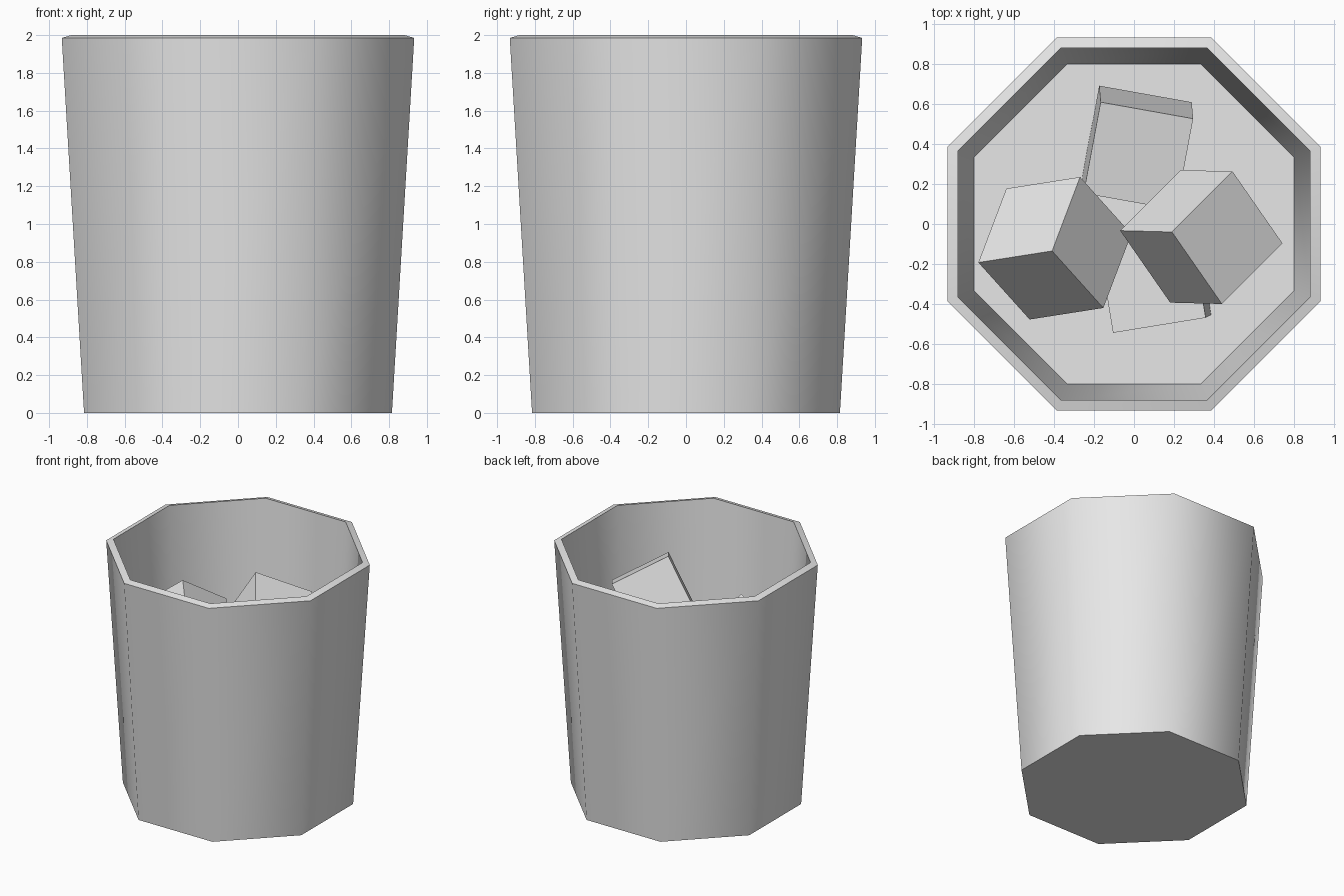
import bpy, bmesh, math
from mathutils import Vector, Matrix

default = bpy.data.objects.get("Cube")
if default:
    bpy.data.objects.remove(default, do_unlink=True)

grey = bpy.data.materials.new("plain grey")
grey.use_nodes = True
GREY = (0.8, 0.8, 0.8, 1.0)
grey.diffuse_color = GREY
grey.node_tree.nodes["Principled BSDF"].inputs["Base Color"].default_value = GREY


def finish(bm, name, smooth_angle=None):
    bmesh.ops.recalc_face_normals(bm, faces=bm.faces)
    mesh = bpy.data.meshes.new(name)
    bm.to_mesh(mesh)
    bm.free()
    mesh.materials.append(grey)
    obj = bpy.data.objects.new(name, mesh)
    bpy.context.collection.objects.link(obj)
    if smooth_angle:
        bpy.ops.object.select_all(action='DESELECT')
        obj.select_set(True)
        bpy.context.view_layer.objects.active = obj
        bpy.ops.object.shade_smooth_by_angle(angle=math.radians(smooth_angle))
    return obj


def octagon(bm, apothem, z):
    r = apothem / math.cos(math.pi / 8)
    return [bm.verts.new((r * math.cos((k + 0.5) * math.pi / 4),
                          r * math.sin((k + 0.5) * math.pi / 4), z)) for k in range(8)]


# Tapered eight-sided cup: base, outer wall, sloped rim, inner wall, inner surface
bm = bmesh.new()
profile = [(0.815, 0), (0.933, 1.985), (0.882, 2.0), (0.802, 0.68)]
rings = [octagon(bm, a, z) for a, z in profile]
for low, high in zip(rings, rings[1:]):
    for k in range(8):
        n = (k + 1) % 8
        bm.faces.new((low[k], low[n], high[n], high[k]))
bm.faces.new(rings[0])
bm.faces.new(rings[-1])
finish(bm, "cup", 50)


# Ice cubes, each set by its top corner and the directions of two edges
def ice_cube(name, corner, edge_a, edge_b, side=0.471):
    a = Vector(edge_a).normalized()
    b = Vector(edge_b)
    b = (b - a * b.dot(a)).normalized()
    c = a.cross(b)
    if c.z > 0:
        c.negate()
    centre = Vector(corner) + (a + b + c) * side / 2
    axes = Matrix((a, b, c)).transposed().to_4x4()
    bm = bmesh.new()
    bmesh.ops.create_cube(bm, size=side, matrix=Matrix.Translation(centre) @ axes)
    finish(bm, name)


ice_cube("ice_cube_right", (-0.41, -0.135, 1.70), (0.14, 0.37, -0.255), (-0.37, -0.06, -0.285))
ice_cube("ice_cube_left", (0.19, -0.04, 1.89), (0.25, -0.36, -0.171), (0.305, 0.30, -0.196))
ice_cube("ice_cube_back", (-0.167, 0.61, 1.20), (0.465, -0.083, -0.022), (-0.085, -0.457, -0.08))
ice_cube("ice_cube_front", (-0.105, -0.545, 1.10), (0.46, 0.075, 0.03), (-0.075, 0.46, 0.01))
